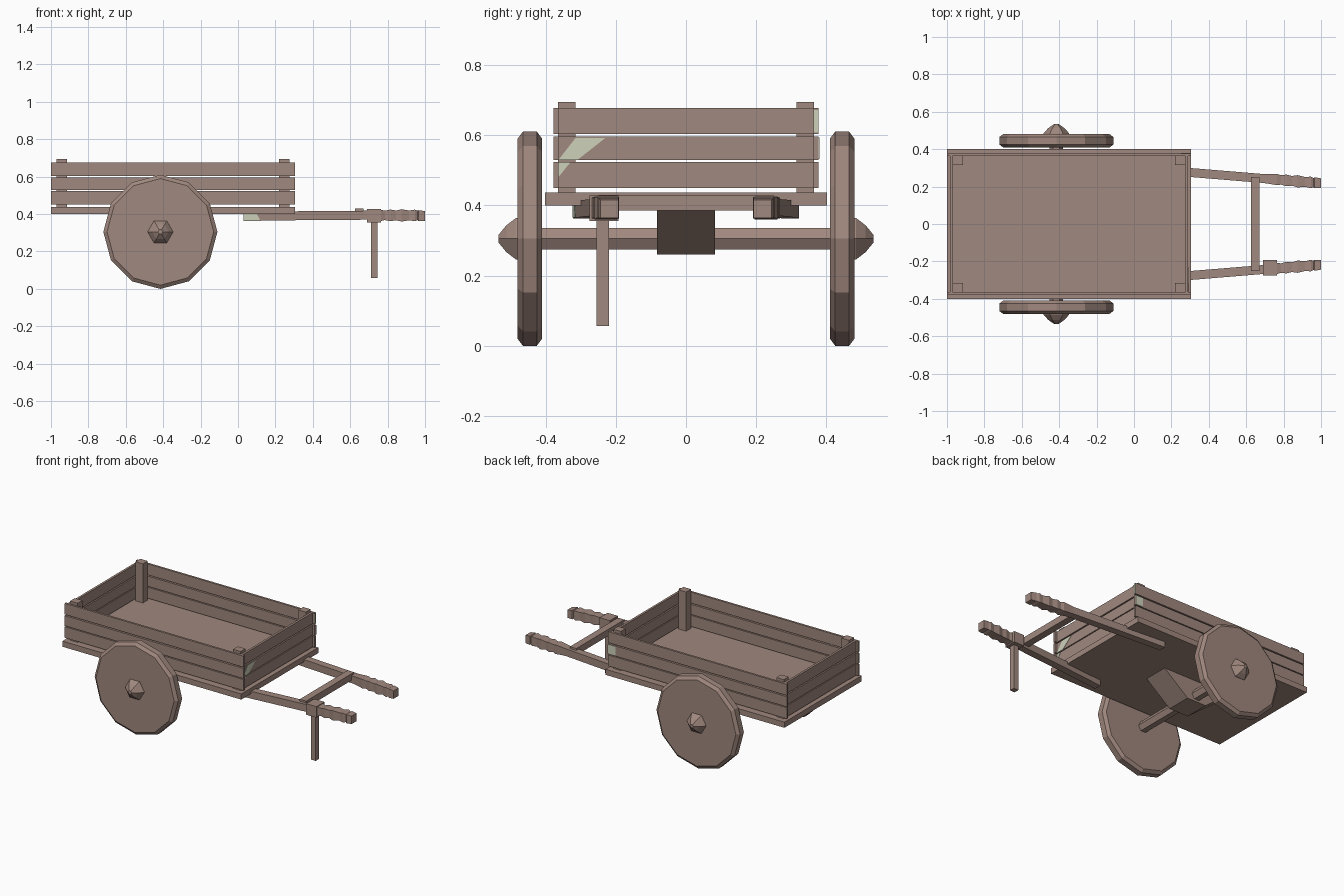
import bpy, bmesh, math
from mathutils import Vector

if "Cube" in bpy.data.objects:
    bpy.data.objects.remove(bpy.data.objects["Cube"])


def material(name, rgb):
    m = bpy.data.materials.new(name)
    m.diffuse_color = (*rgb, 1)
    m.use_nodes = True
    m.node_tree.nodes["Principled BSDF"].inputs["Base Color"].default_value = m.diffuse_color
    return m


WOOD = material("brown wood", (0.352, 0.246, 0.209))
PALE = material("pale wood", (0.62, 0.64, 0.50))


def finish(name, bm, mat=WOOD):
    bmesh.ops.recalc_face_normals(bm, faces=bm.faces)
    me = bpy.data.meshes.new(name)
    bm.to_mesh(me)
    bm.free()
    me.materials.append(mat)
    ob = bpy.data.objects.new(name, me)
    bpy.context.collection.objects.link(ob)
    return ob


def loft(name, rings, mat=WOOD):
    """Skin a list of equal-length point rings and cap both ends."""
    bm = bmesh.new()
    vs = [[bm.verts.new(p) for p in r] for r in rings]
    n = len(vs[0])
    for a, b in zip(vs, vs[1:]):
        for i in range(n):
            j = (i + 1) % n
            bm.faces.new((a[i], a[j], b[j], b[i]))
    bm.faces.new(vs[0])
    bm.faces.new(vs[-1])
    return finish(name, bm, mat)


def box(name, x, y, z, mat=WOOD):
    ring = lambda h: [(x[0], y[0], h), (x[1], y[0], h), (x[1], y[1], h), (x[0], y[1], h)]
    return loft(name, [ring(z[0]), ring(z[1])], mat)


def span(a, b, s):
    """Range mirrored to side s."""
    return tuple(sorted((a * s, b * s)))


AX, AZ = -0.415, 0.305


def turned(name, profile, n, start=0.0):
    """Low-poly turned part around the axle line; profile is (y, radius)."""
    return loft(name, [[(AX + r * math.cos(start + math.tau * i / n), y,
                         AZ + r * math.sin(start + math.tau * i / n))
                        for i in range(n)] for y, r in profile])


# Bed
box("bed_floor", (-1, 0.305), (-0.402, 0.402), (0.40, 0.437))

# Slatted walls
for k, z in enumerate([(0.45, 0.523), (0.529, 0.596), (0.604, 0.677)]):
    for s, side in ((-1, "front"), (1, "back")):
        box(f"{side}_plank_{k}", (-1, 0.305), span(0.364, 0.378, s), z)
    box(f"tail_plank_{k}", (-0.985, -0.97), (-0.364, 0.364), z)
    box(f"head_plank_{k}", (0.275, 0.29), (-0.364, 0.364), z)

# Corner posts
for x in (-0.97, 0.22):
    for s in (-1, 1):
        box("corner_post", (x, x + 0.055), span(0.315, 0.365, s), (0.43, 0.695))

# Axle and its tapered bearing block
turned("axle", [(-0.43, 0.036), (0.43, 0.036)], 6)
loft("axle_block", [[(AX - w, -0.083, z), (AX + w, -0.083, z),
                     (AX + w, 0.083, z), (AX - w, 0.083, z)]
                    for w, z in ((0.07, 0.26), (0.25, 0.402))])

# Wheels and hubs
for s in (-1, 1):
    turned("wheel", [(s * 0.41, 0.285), (s * 0.425, 0.305),
                     (s * 0.465, 0.305), (s * 0.48, 0.285)], 12)
    turned("wheel_hub", [(s * 0.46, 0.07), (s * 0.485, 0.068),
                         (s * 0.512, 0.044), (s * 0.534, 0.013)], 6)


# Shafts with carved grips
def shaft_y(x):
    return 0.275 - 0.082 * (x - 0.305)


SHAFT = [(0.03, 0.024, 0.387), (0.3, 0.024, 0.391), (0.69, 0.024, 0.394),
         (0.72, 0.026, 0.394), (0.765, 0.030, 0.393), (0.785, 0.025, 0.393),
         (0.815, 0.031, 0.393), (0.845, 0.026, 0.393), (0.875, 0.033, 0.393),
         (0.915, 0.026, 0.393), (0.945, 0.031, 0.393), (0.96, 0.025, 0.393),
         (0.965, 0.029, 0.392), (1.0, 0.026, 0.390)]
for s in (-1, 1):
    loft("pull_shaft", [[(x, s * shaft_y(x) + a * h, z + b * h)
                         for a, b in ((-1, -1), (1, -1), (1, 1), (-1, 1))]
                        for x, h, z in SHAFT])

# Cross bar between the shafts
box("cross_bar", (0.625, 0.672), (-0.25, 0.25), (0.386, 0.43))

# Prop leg and its collar, on one shaft only
box("leg_collar", (0.69, 0.765), (-0.275, -0.192), (0.355, 0.428))
box("prop_leg", (0.71, 0.745), (-0.255, -0.22), (0.057, 0.37))


# Worn pale patches as thin plates
def patch(name, pts, off):
    loft(name, [pts, [tuple(Vector(p) + Vector(off)) for p in pts]], PALE)


patch("head_patch", [(0.29, -0.364, 0.529), (0.29, -0.31, 0.529),
                     (0.29, -0.23, 0.592), (0.29, -0.315, 0.592)], (0.002, 0, 0))
patch("head_low_patch", [(0.29, -0.364, 0.48), (0.29, -0.33, 0.522),
                         (0.29, -0.364, 0.522)], (0.002, 0, 0))
patch("plank_end_patch", [(0.305, 0.364, 0.608), (0.305, 0.378, 0.608),
                          (0.305, 0.378, 0.672), (0.305, 0.364, 0.672)], (0.001, 0, 0))
patch("back_patch", [(0.25, 0.378, 0.532), (0.305, 0.378, 0.532),
                     (0.305, 0.378, 0.593), (0.25, 0.378, 0.593)], (0, 0.002, 0))
patch("shaft_patch", [(0.03, -shaft_y(0.03) - 0.024, 0.365), (0.12, -shaft_y(0.12) - 0.024, 0.366),
                      (0.10, -shaft_y(0.10) - 0.024, 0.40), (0.03, -shaft_y(0.03) - 0.024, 0.40)],
      (0, -0.002, 0))
